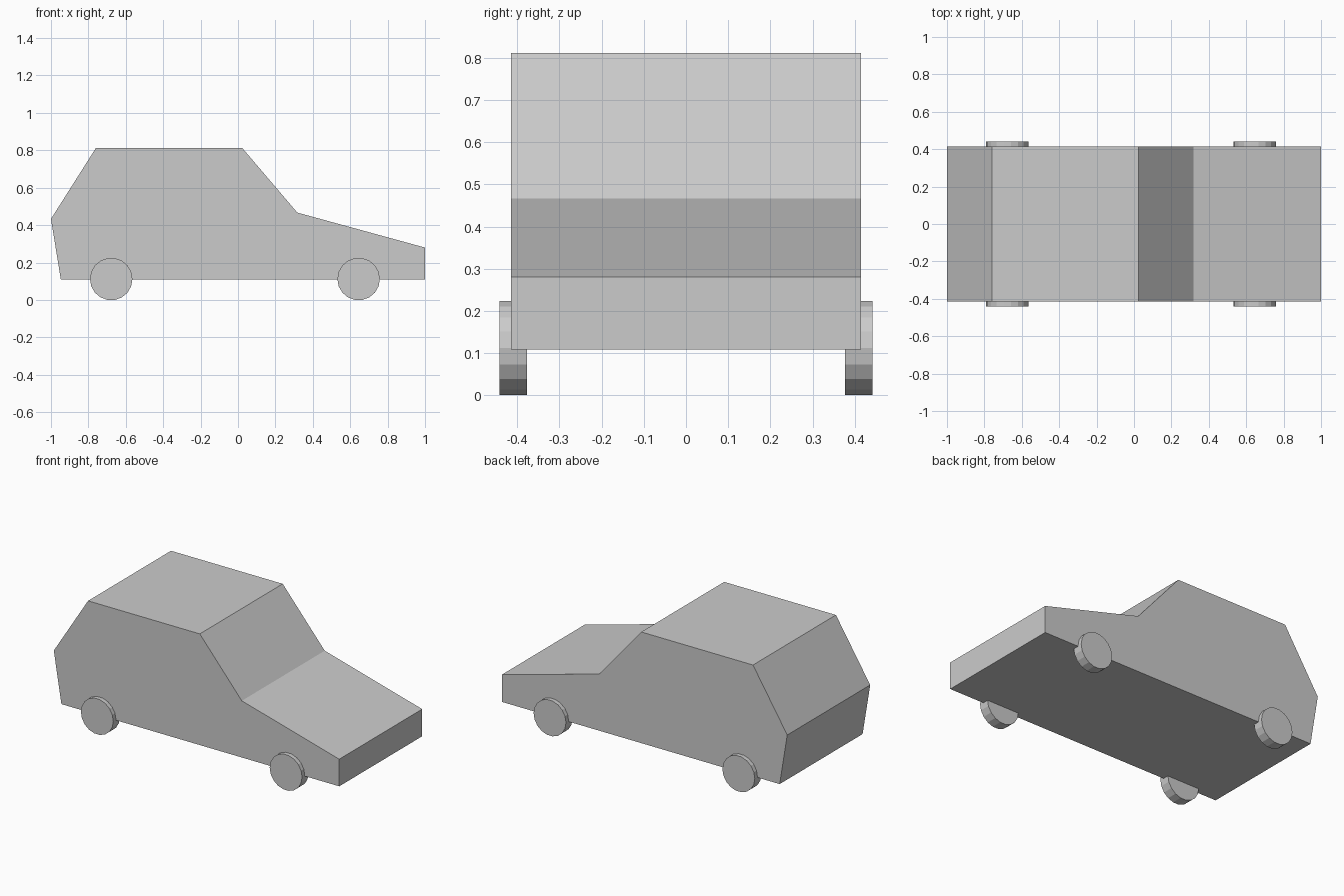
import bpy
import bmesh
from math import cos, sin, tau

if "Cube" in bpy.data.objects:
    bpy.data.objects.remove(bpy.data.objects["Cube"])


def prism(name, profile, y0, y1):
    """Extrude an x-z profile from y0 to y1 as a closed solid."""
    bm = bmesh.new()
    face = bm.faces.new([bm.verts.new((x, y0, z)) for x, z in profile])
    ext = bmesh.ops.extrude_face_region(bm, geom=[face], use_keep_orig=True)
    moved = [g for g in ext["geom"] if isinstance(g, bmesh.types.BMVert)]
    bmesh.ops.translate(bm, verts=moved, vec=(0, y1 - y0, 0))
    bmesh.ops.recalc_face_normals(bm, faces=bm.faces)
    mesh = bpy.data.meshes.new(name)
    bm.to_mesh(mesh)
    bm.free()
    obj = bpy.data.objects.new(name, mesh)
    bpy.context.collection.objects.link(obj)
    return obj


# Hatchback body, side silhouette extruded across the width
body = [(-0.947, 0.108), (-1.0, 0.433), (-0.76, 0.812), (0.023, 0.812),
        (0.317, 0.467), (1.0, 0.28), (1.0, 0.108)]
prism("car_body", body, -0.415, 0.415)

# Four 18-sided wheels, partly sunk into the body sides
SIDES, RADIUS = 18, 0.1135
for end, cx in (("rear", -0.678), ("front", 0.645)):
    circle = [(cx + RADIUS * cos(tau * i / SIDES),
               0.1118 + RADIUS * sin(tau * i / SIDES)) for i in range(SIDES)]
    for side, s in (("right", -1), ("left", 1)):
        prism(f"{end}_{side}_wheel", circle, s * 0.377, s * 0.442)
